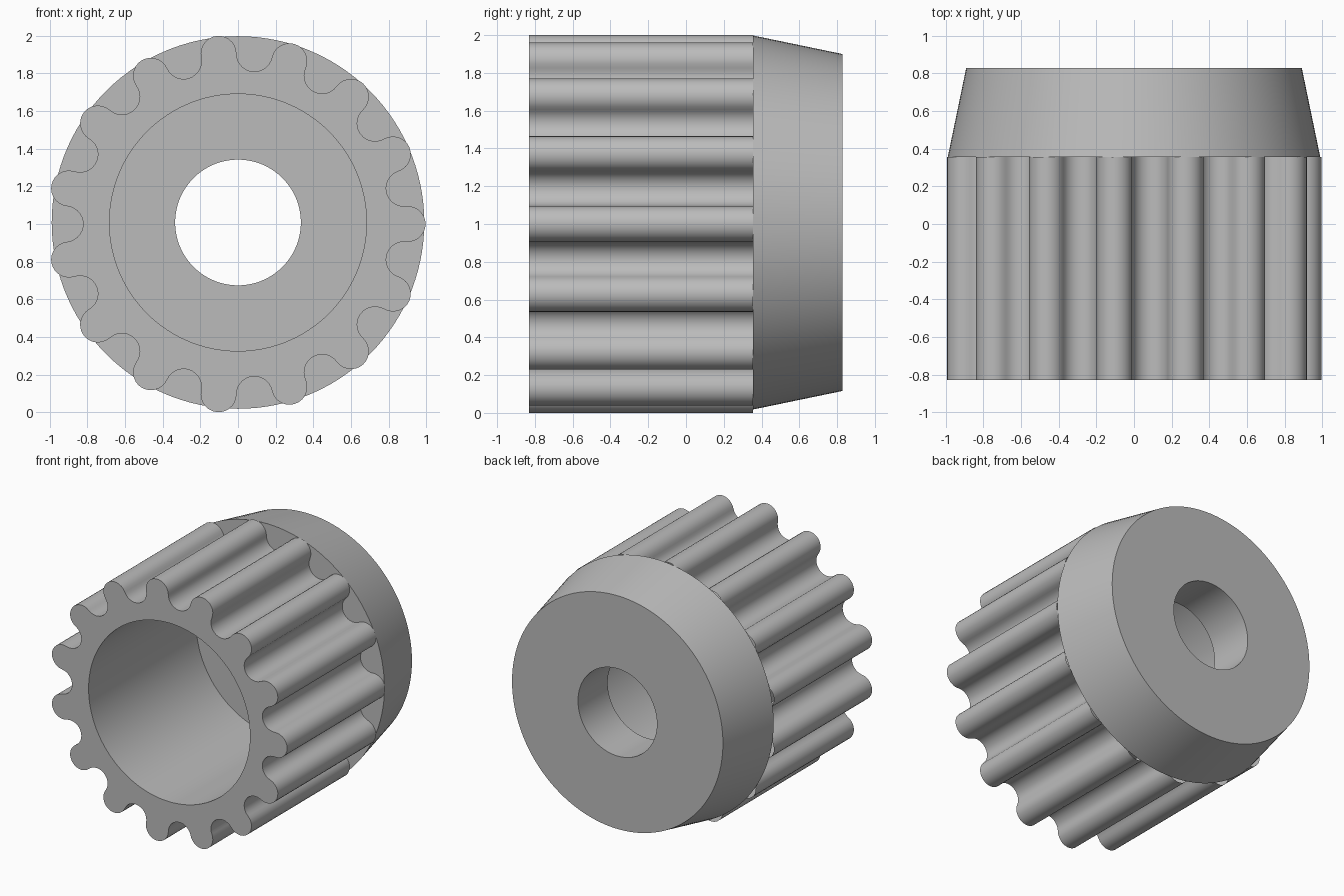
import bpy, bmesh
from math import sin, cos, pi, radians
from mathutils import Vector

if "Cube" in bpy.data.objects:
    bpy.data.objects.remove(bpy.data.objects["Cube"])

TEETH = 15
PITCH_R, ROUND_R = 0.91, 0.095      # pitch circle, tooth and groove rounding
FRONT, JOINT, FLOOR, BACK = -0.83, 0.355, 0.47, 0.828
BORE_R, HOLE_R = 0.683, 0.334
AXIS_X, AXIS_Z = 0.0, 1.008         # axis of the collar and bore
GEAR_X, GEAR_Z = -0.008, 1.0        # axis of the toothed profile
SEGS = 120

grey = bpy.data.materials.new("plain_grey")
grey.diffuse_color = (0.5, 0.5, 0.5, 1)
grey.use_nodes = True
grey.node_tree.nodes["Principled BSDF"].inputs["Base Color"].default_value = grey.diffuse_color


def finish(name, bm):
    bmesh.ops.recalc_face_normals(bm, faces=bm.faces)
    mesh = bpy.data.meshes.new(name)
    bm.to_mesh(mesh)
    bm.free()
    mesh.materials.append(grey)
    ob = bpy.data.objects.new(name, mesh)
    bpy.context.collection.objects.link(ob)
    bpy.ops.object.select_all(action='DESELECT')
    ob.select_set(True)
    bpy.context.view_layer.objects.active = ob
    bpy.ops.object.shade_smooth_by_angle(angle=radians(35))
    return ob


def circle(r, y):
    return [Vector((AXIS_X + r * cos(2 * pi * i / SEGS), y,
                    AXIS_Z + r * sin(2 * pi * i / SEGS))) for i in range(SEGS)]


def loop(bm, points):
    verts = [bm.verts.new(p) for p in points]
    edges = [bm.edges.new((verts[i - 1], verts[i])) for i in range(len(verts))]
    return verts, edges


def tooth_outline(y, steps=14):
    """Alternating round teeth and round grooves, tangent to each other."""
    pts = []
    half = pi / TEETH
    for k in range(2 * TEETH):
        a = k * half
        cx, cz = GEAR_X + PITCH_R * cos(a), GEAR_Z + PITCH_R * sin(a)
        tooth = k % 2 == 0
        sweep = pi / 2 + half / 2 if tooth else pi / 2 - half / 2
        for s in range(steps):
            t = -sweep + 2 * sweep * s / steps
            b = a + t if tooth else a + pi - t
            pts.append(Vector((cx + ROUND_R * cos(b), y, cz + ROUND_R * sin(b))))
    return pts


# toothed sleeve: ring-shaped profile extruded back to the collar
bm = bmesh.new()
outer = loop(bm, tooth_outline(FRONT))[1]
inner = loop(bm, circle(BORE_R, FRONT))[1]
bmesh.ops.triangle_fill(bm, edges=outer + inner, use_beauty=True,
                        normal=Vector((0, -1, 0)))
caps = list(bm.faces)
ext = bmesh.ops.extrude_face_region(bm, geom=caps, use_keep_orig=True)["geom"]
bmesh.ops.translate(bm, vec=(0, JOINT - FRONT, 0),
                    verts=[g for g in ext if isinstance(g, bmesh.types.BMVert)])
# the end against the collar stays open
bmesh.ops.delete(bm, geom=[g for g in ext if isinstance(g, bmesh.types.BMFace)],
                 context='FACES_ONLY')
finish("toothed_sleeve", bm)

# tapered collar: lathed section with bore floor and shaft hole
section = [(BORE_R, JOINT), (0.99, JOINT), (0.892, BACK),
           (HOLE_R, BACK), (HOLE_R, FLOOR), (BORE_R, FLOOR)]
bm = bmesh.new()
rings = [loop(bm, circle(r, y))[0] for r, y in section]
for n in range(len(rings)):
    a, b = rings[n - 1], rings[n]
    for i in range(SEGS):
        bm.faces.new((a[i - 1], a[i], b[i], b[i - 1]))
finish("tapered_collar", bm)
